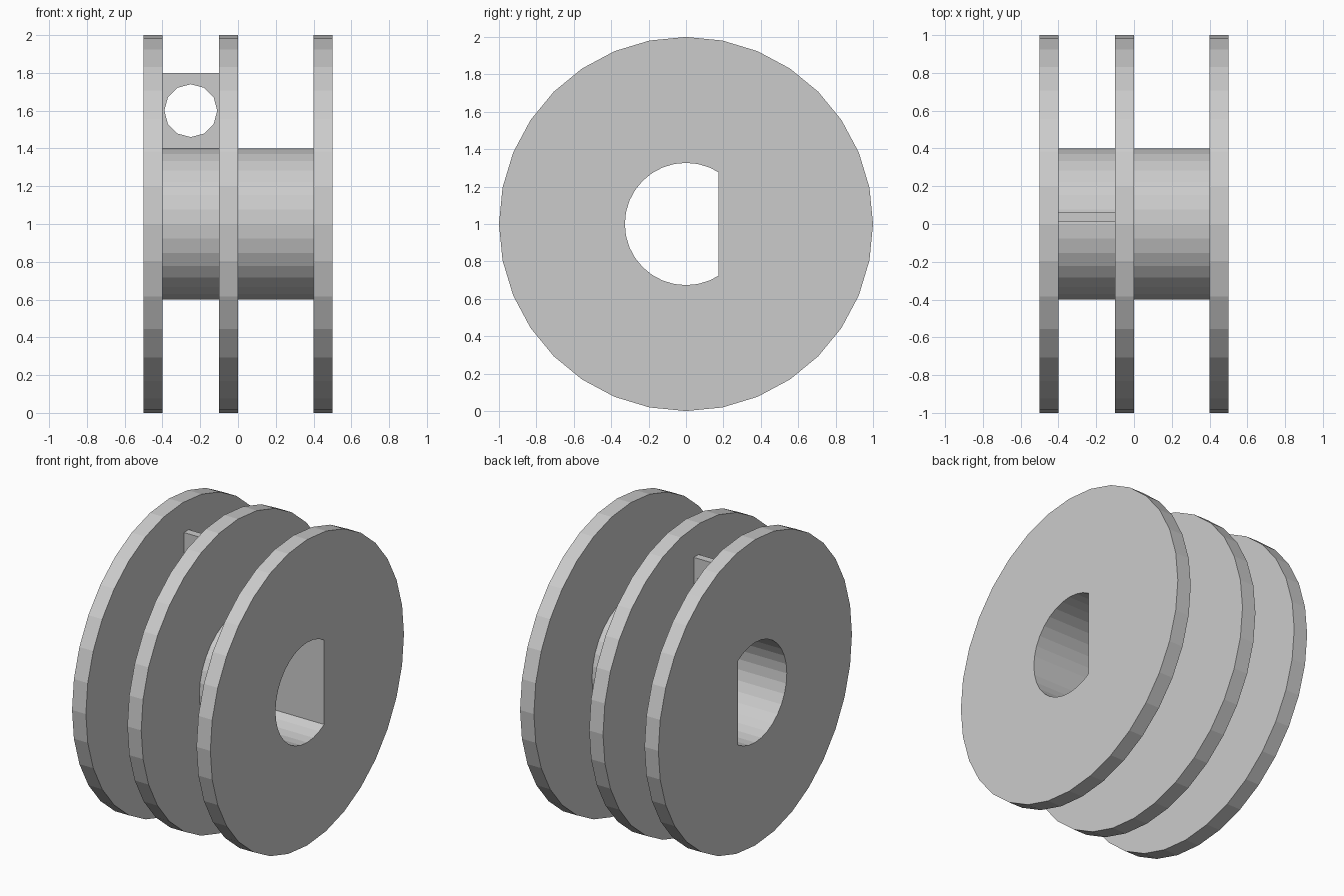
import bpy, bmesh, math

if "Cube" in bpy.data.objects:
    bpy.data.objects.remove(bpy.data.objects["Cube"])

grey = bpy.data.materials.new("light grey")
grey.diffuse_color = (0.6, 0.6, 0.6, 1)
grey.use_nodes = True
grey.node_tree.nodes["Principled BSDF"].inputs["Base Color"].default_value = grey.diffuse_color


def loft(name, rings):
    """Closed solid through equal-length rings of points, capped at both ends."""
    bm = bmesh.new()
    loops = [[bm.verts.new(p) for p in ring] for ring in rings]
    n = len(loops[0])
    for a, b in zip(loops, loops[1:]):
        for i in range(n):
            j = (i + 1) % n
            bm.faces.new((a[i], a[j], b[j], b[i]))
    bm.faces.new(loops[0])
    bm.faces.new(loops[-1])
    bmesh.ops.recalc_face_normals(bm, faces=bm.faces[:])
    mesh = bpy.data.meshes.new(name)
    bm.to_mesh(mesh)
    bm.free()
    mesh.materials.append(grey)
    obj = bpy.data.objects.new(name, mesh)
    bpy.context.collection.objects.link(obj)
    return obj


def circle(radius, sides):
    return [(radius * math.sin(2 * math.pi * i / sides),
             radius * math.cos(2 * math.pi * i / sides)) for i in range(sides)]


def cut(target, cutter):
    """Apply a boolean cut and remove the cutter."""
    mod = target.modifiers.new("cut", 'BOOLEAN')
    mod.operation, mod.solver, mod.object = 'DIFFERENCE', 'EXACT', cutter
    bpy.context.view_layer.objects.active = target
    bpy.ops.object.modifier_apply(modifier=mod.name)
    bpy.data.objects.remove(cutter)


# Spool: three flanges joined by a narrower hub, lathed along x
FLANGE, HUB = 1.0, 0.4
profile = [(-0.5, FLANGE), (-0.4, FLANGE), (-0.4, HUB), (-0.1, HUB),
           (-0.1, FLANGE), (0, FLANGE), (0, HUB), (0.4, HUB),
           (0.4, FLANGE), (0.5, FLANGE)]
spool = loft("spool", [[(x, y, 1 + z) for y, z in circle(r, 32)] for x, r in profile])

# D-shaped shaft bore: a circle with its +y side cut flat
BORE, FLAT = 0.327, 0.175
half = math.sqrt(BORE ** 2 - FLAT ** 2)
d_shape = [(FLAT, -half)]
d_shape += [p for p in circle(BORE, 32) if p[0] < FLAT - 0.01 and p[1] < 0][:]
d_shape += [p for p in circle(BORE, 32) if p[0] < FLAT - 0.01 and p[1] >= 0]
d_shape += [(FLAT, half)]
d_shape.sort(key=lambda p: math.atan2(p[1], p[0]) % (2 * math.pi))
cut(spool, loft("bore_cutter", [[(x, y, 1 + z) for y, z in d_shape] for x in (-0.7, 0.7)]))

# Tie lug: thin plate between two flanges with a round eyelet
plate = [(-0.4, 1.38), (-0.1, 1.38), (-0.1, 1.8), (-0.4, 1.8)]
lug = loft("tie_lug", [[(x, y, z) for x, z in plate] for y in (0.0125, 0.0625)])
cut(lug, loft("eyelet_cutter", [[(-0.25 + x, y, 1.6 + z) for x, z in circle(0.14, 12)]
                                for y in (-0.1, 0.2)]))
